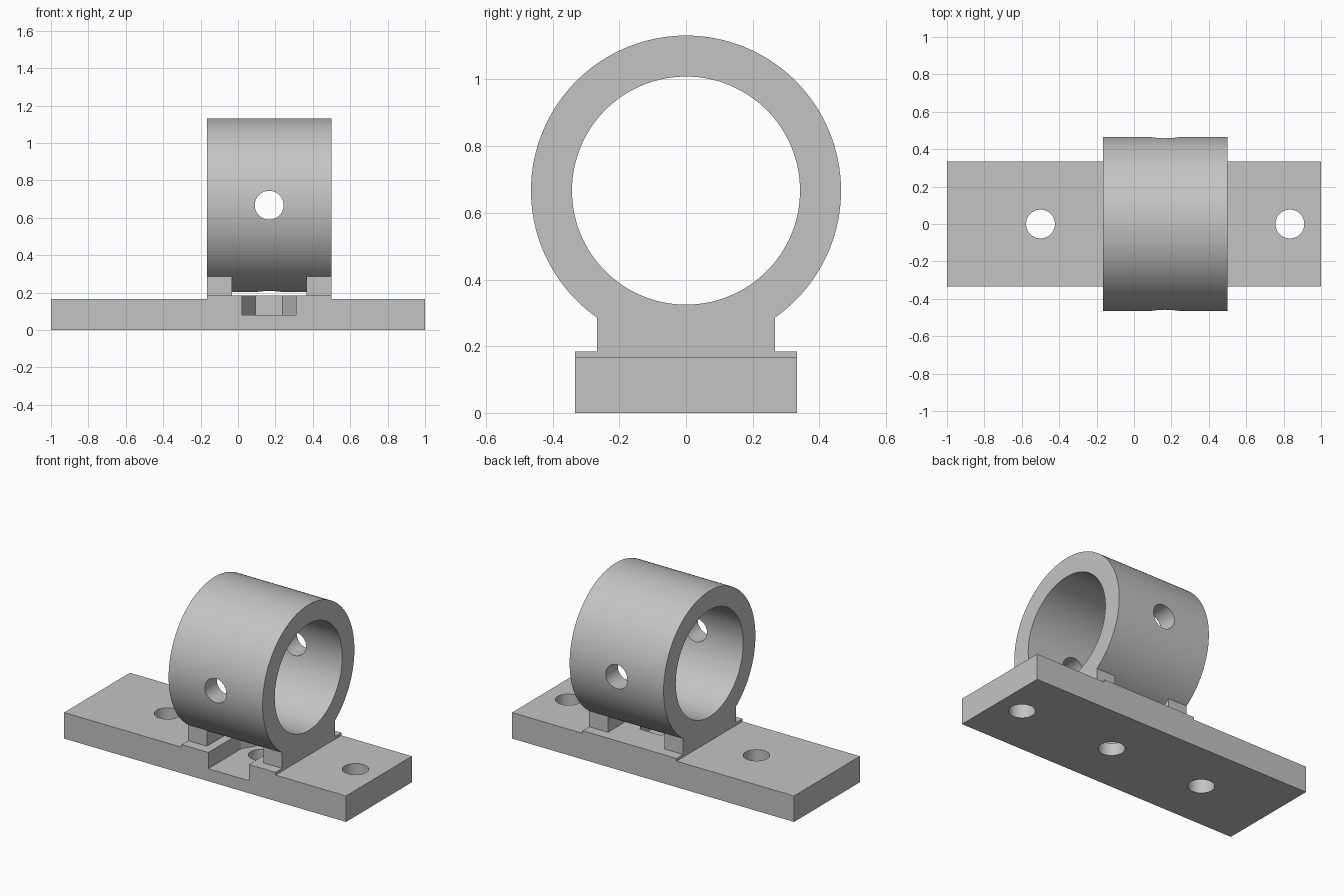
import bpy, bmesh, math
from mathutils import Matrix

default = bpy.data.objects.get("Cube")
if default:
    bpy.data.objects.remove(default, do_unlink=True)

grey = bpy.data.materials.new("plain_grey")
grey.use_nodes = True
colour = (0.55, 0.55, 0.55, 1)
grey.diffuse_color = colour
grey.node_tree.nodes["Principled BSDF"].inputs["Base Color"].default_value = colour

# Shared dimensions
MID = 1 / 6            # x centre of the ring
HALF_LENGTH = 1 / 3    # half length of the ring along x
HALF_DEPTH = 1 / 3     # half depth of the base
RING_Z, OUTER, BORE = 2 / 3, 0.465, 0.342
PLATE_TOP, PAD_TOP = 1 / 6, 0.184
POCKET_FLOOR = 0.08
HOLE = 0.077


def make_object(name, bm):
    bmesh.ops.recalc_face_normals(bm, faces=bm.faces)
    mesh = bpy.data.meshes.new(name)
    bm.to_mesh(mesh)
    bm.free()
    mesh.materials.append(grey)
    obj = bpy.data.objects.new(name, mesh)
    bpy.context.collection.objects.link(obj)
    return obj


def box(name, x, y, z):
    """Box from (min, max) ranges."""
    bm = bmesh.new()
    bmesh.ops.create_cube(bm, size=1)
    for v in bm.verts:
        for i, (low, high) in enumerate((x, y, z)):
            v.co[i] = low if v.co[i] < 0 else high
    return make_object(name, bm)


def cylinder(name, radius, length, centre, axis="Z", sides=64, turn=0):
    rotation = {"X": Matrix.Rotation(math.pi / 2, 4, "Y"),
                "Y": Matrix.Rotation(math.pi / 2, 4, "X"),
                "Z": Matrix.Rotation(turn, 4, "Z")}[axis]
    bm = bmesh.new()
    bmesh.ops.create_cone(bm, cap_ends=True, segments=sides, radius1=radius,
                          radius2=radius, depth=length,
                          matrix=Matrix.Translation(centre) @ rotation)
    return make_object(name, bm)


def combine(target, tool, operation):
    """Apply a boolean and discard the tool object."""
    mod = target.modifiers.new("combine", "BOOLEAN")
    mod.operation, mod.solver, mod.object = operation, "EXACT", tool
    bpy.context.view_layer.objects.active = target
    bpy.ops.object.modifier_apply(modifier=mod.name)
    bpy.data.objects.remove(tool, do_unlink=True)


# Base plate with the slightly raised pad under the ring
base = box("base_plate", (-1, 1), (-HALF_DEPTH, HALF_DEPTH), (0, PLATE_TOP))
pad = box("pad", (MID - HALF_LENGTH, MID + HALF_LENGTH),
          (-HALF_DEPTH, HALF_DEPTH), (0.1, PAD_TOP))
combine(base, pad, "UNION")

# Nut pocket: a slot open at the front that ends in a hexagonal seat
nut_radius = 0.144
slot = box("slot", (MID - nut_radius, MID + nut_radius), (-0.5, 0), (POCKET_FLOOR, 0.3))
combine(base, slot, "DIFFERENCE")
seat = cylinder("nut_seat", nut_radius, 0.2, (MID, 0, POCKET_FLOOR + 0.1),
                sides=6, turn=math.pi / 6)
combine(base, seat, "DIFFERENCE")

# Three vertical screw holes
for x in (MID - 2 / 3, MID, MID + 2 / 3):
    combine(base, cylinder("screw_hole", HOLE, 1, (x, 0, 0)), "DIFFERENCE")

# Ring standing on two necks, with a gap between them
ring = cylinder("ring", OUTER, 2 * HALF_LENGTH, (MID, 0, RING_Z), "X", sides=128)
for side in (-1, 1):
    ends = sorted((MID + side * 0.2, MID + side * HALF_LENGTH))
    neck = box("neck", ends, (-0.267, 0.267), (PAD_TOP, 0.4))
    combine(ring, neck, "UNION")

# Bore, cross hole through both walls, and screw hole through the lower wall
combine(ring, cylinder("bore", BORE, 2, (MID, 0, RING_Z), "X", sides=128), "DIFFERENCE")
combine(ring, cylinder("cross_hole", HOLE, 2, (MID, 0, RING_Z), "Y"), "DIFFERENCE")
combine(ring, cylinder("lower_hole", HOLE, 0.5, (MID, 0, 0.25)), "DIFFERENCE")

# Smooth round surfaces, sharp edges
bpy.ops.object.select_all(action="DESELECT")
for obj in (base, ring):
    obj.select_set(True)
bpy.context.view_layer.objects.active = ring
bpy.ops.object.shade_smooth_by_angle(angle=math.radians(30))
